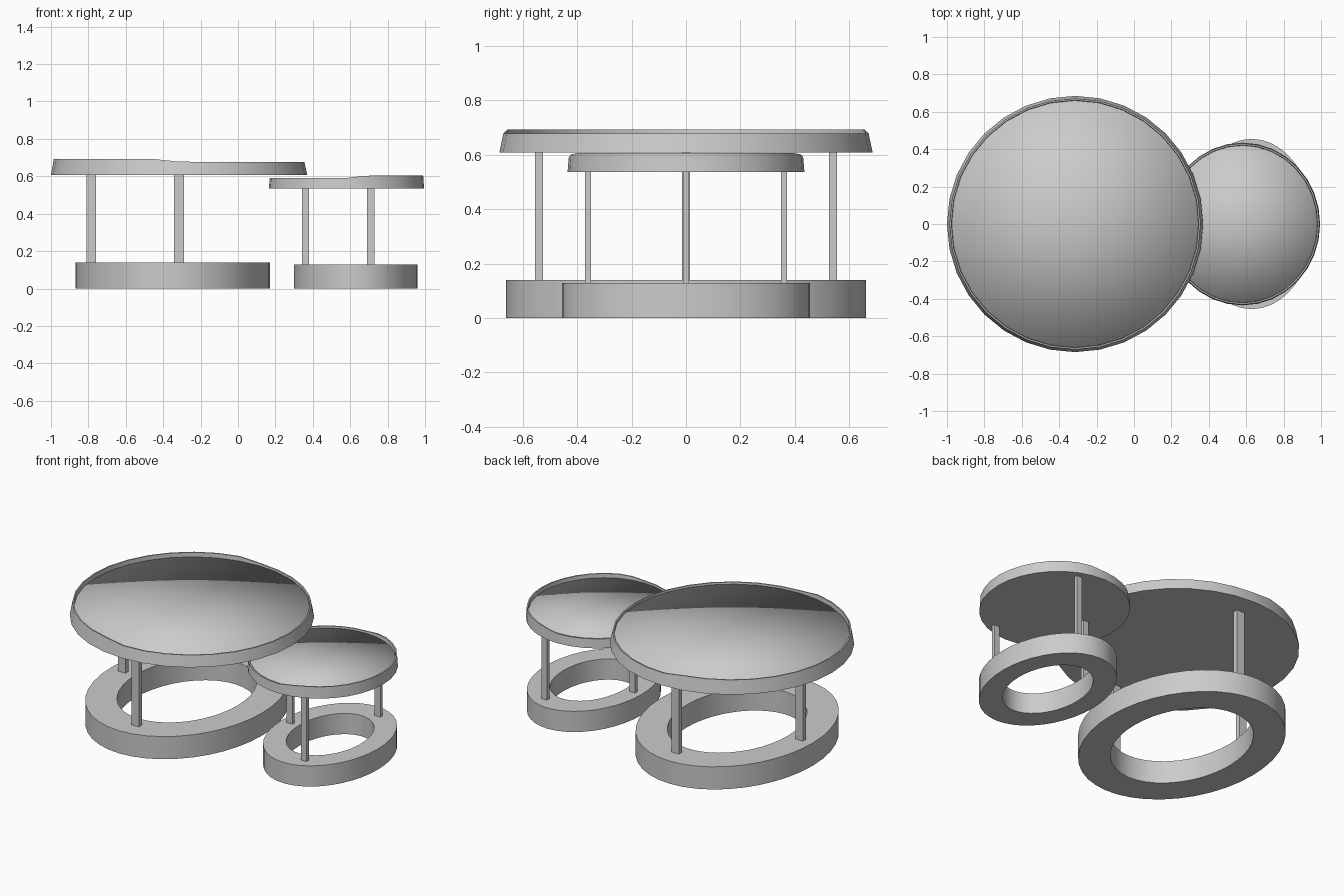
import bpy, bmesh, math
from math import cos, sin, pi

if "Cube" in bpy.data.objects:
    bpy.data.objects.remove(bpy.data.objects["Cube"])


def finish(name, bm, angle=None):
    bmesh.ops.recalc_face_normals(bm, faces=bm.faces)
    me = bpy.data.meshes.new(name)
    bm.to_mesh(me)
    bm.free()
    ob = bpy.data.objects.new(name, me)
    bpy.context.collection.objects.link(ob)
    if angle is not None:
        bpy.ops.object.select_all(action='DESELECT')
        ob.select_set(True)
        bpy.context.view_layer.objects.active = ob
        bpy.ops.object.shade_smooth_by_angle(angle=math.radians(angle))
    return ob


def sweep(name, cx, profile, n, closed=False, angle=30, lift=None):
    """Sweep (rx, ry, z) points round the vertical axis at cx; lift adjusts the rim height."""
    bm = bmesh.new()
    loops = []
    for i, (rx, ry, z) in enumerate(profile):
        if rx == 0:
            loops.append([bm.verts.new((cx, 0, z))] * n)
            continue
        loop = []
        for k in range(n):
            a = 2 * pi * k / n
            x = cx + rx * cos(a)
            dz = lift(x) if lift and i in (2, 3) else 0
            loop.append(bm.verts.new((x, ry * sin(a), z + dz)))
        loops.append(loop)
    pairs = list(zip(loops, loops[1:]))
    if closed:
        pairs.append((loops[-1], loops[0]))
    for a, b in pairs:
        for k in range(n):
            j = (k + 1) % n
            quad = list(dict.fromkeys((a[k], a[j], b[j], b[k])))
            bm.faces.new(quad)
    return finish(name, bm, angle)


def ring(name, cx, outer, inner, height):
    sweep(name, cx, [(*outer, 0), (*outer, height), (*inner, height), (*inner, 0)],
          40, closed=True)


def tray(name, cx, rx, ry, bottom, rim, taper, surface, lift):
    # Tapered rim and flat underside
    def at(inset, z):
        return (rx - inset, ry - inset, z)
    sweep(name + "_rim", cx, [(0, 0, bottom), at(0, bottom), at(taper, rim),
                              at(taper + .008, rim), at(taper + .01, surface - .01)],
          32, lift=lift)
    # Softly shaded inset panel
    sweep(name + "_panel", cx, [at(taper + .01, surface - .01),
                                at(taper + .01, surface), (0, 0, surface)], 32, angle=180)


def legs(name, spots, sx, sy, z0, z1):
    for i, (x, y) in enumerate(spots):
        bm = bmesh.new()
        bmesh.ops.create_cube(bm, size=1)
        for v in bm.verts:
            v.co = (x + v.co.x * sx, y + v.co.y * sy, (z0 + z1) / 2 + v.co.z * (z1 - z0))
        finish(f"{name}_{i + 1}", bm)


def ramp(x, a, b):
    return min(1, max(0, (x - a) / (b - a)))


# Large table: rim is taller on its left part
tray("large_top", -.315, .685, .685, .608, .677, .015, .665,
     lambda x: .015 * (1 - ramp(x, -.45, -.3)))
ring("large_base", -.35, (.52, .66), (.35, .465), .14)
legs("large_leg", [(-.785, 0), (-.315, -.54), (-.315, .54)], .052, .03, .135, .612)

# Small table: rim is taller on its right part
tray("small_top", .58, .415, .435, .535, .591, .005, .58,
     lambda x: .014 * ramp(x, .58, .7))
ring("small_base", .63, (.33, .455), (.212, .305), .128)
legs("small_leg", [(.36, 0), (.71, -.36), (.71, .36)], .038, .022, .12, .54)
